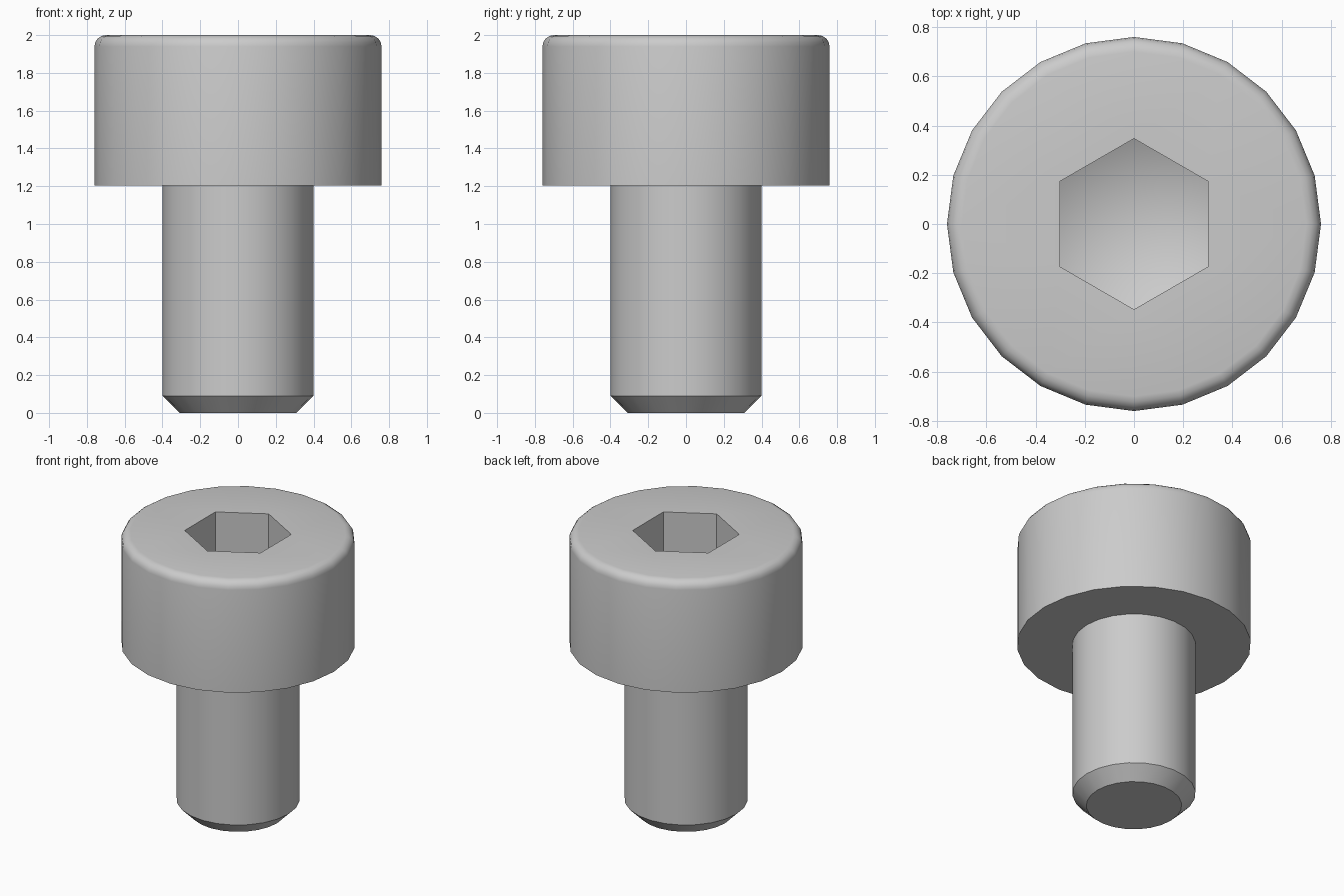
import bpy, bmesh, math

if "Cube" in bpy.data.objects:
    bpy.data.objects.remove(bpy.data.objects["Cube"])

SIDES = 24
steel = bpy.data.materials.new("light_grey_steel")
steel.diffuse_color = (0.6, 0.6, 0.6, 1)
steel.use_nodes = True
steel.node_tree.nodes["Principled BSDF"].inputs["Base Color"].default_value = steel.diffuse_color


def ring(bm, radius, z, n, start=0.0):
    """Closed ring of vertices around the z axis."""
    return [bm.verts.new((radius * math.cos(start + math.tau * i / n),
                          radius * math.sin(start + math.tau * i / n), z))
            for i in range(n)]


def skin(bm, a, b):
    """Quads between two rings with the same number of vertices."""
    n = len(a)
    for i in range(n):
        j = (i + 1) % n
        bm.faces.new((a[i], a[j], b[j], b[i]))


def finish(bm, name):
    bmesh.ops.recalc_face_normals(bm, faces=bm.faces)
    mesh = bpy.data.meshes.new(name)
    bm.to_mesh(mesh)
    bm.free()
    mesh.materials.append(steel)
    obj = bpy.data.objects.new(name, mesh)
    bpy.context.collection.objects.link(obj)
    bpy.ops.object.select_all(action='DESELECT')
    obj.select_set(True)
    bpy.context.view_layer.objects.active = obj
    bpy.ops.object.shade_smooth_by_angle(angle=math.radians(31))


bm = bmesh.new()

# Shank with chamfered tip, then head with a rounded top rim
profile = [(0.31, 0.0), (0.4, 0.09), (0.4, 1.205), (0.76, 1.205)]
R, FILLET = 0.76, 0.06
for k in range(5):
    a = math.pi / 2 * k / 4
    profile.append((R - FILLET + FILLET * math.cos(a), 2 - FILLET + FILLET * math.sin(a)))
rings = [ring(bm, r, z, SIDES) for r, z in profile]
for lower, upper in zip(rings, rings[1:]):
    skin(bm, lower, upper)
bm.faces.new(rings[0])

# Hexagonal socket with a conical floor
hex_top = ring(bm, 0.347, 2.0, 6, math.pi / 2)
hex_low = ring(bm, 0.347, 1.6, 6, math.pi / 2)
skin(bm, hex_top, hex_low)
apex = bm.verts.new((0, 0, 1.42))
for i in range(6):
    bm.faces.new((hex_low[i], hex_low[(i + 1) % 6], apex))

# Flat head top: four rim segments fan to each socket corner
rim = rings[-1]
for i in range(6):
    corner, following = hex_top[i], hex_top[(i + 1) % 6]
    mid = 6 + 4 * i
    for k in range(-2, 2):
        bm.faces.new((corner, rim[(mid + k) % SIDES], rim[(mid + k + 1) % SIDES]))
    bm.faces.new((corner, rim[(mid + 2) % SIDES], following))

finish(bm, "socket_head_bolt")
